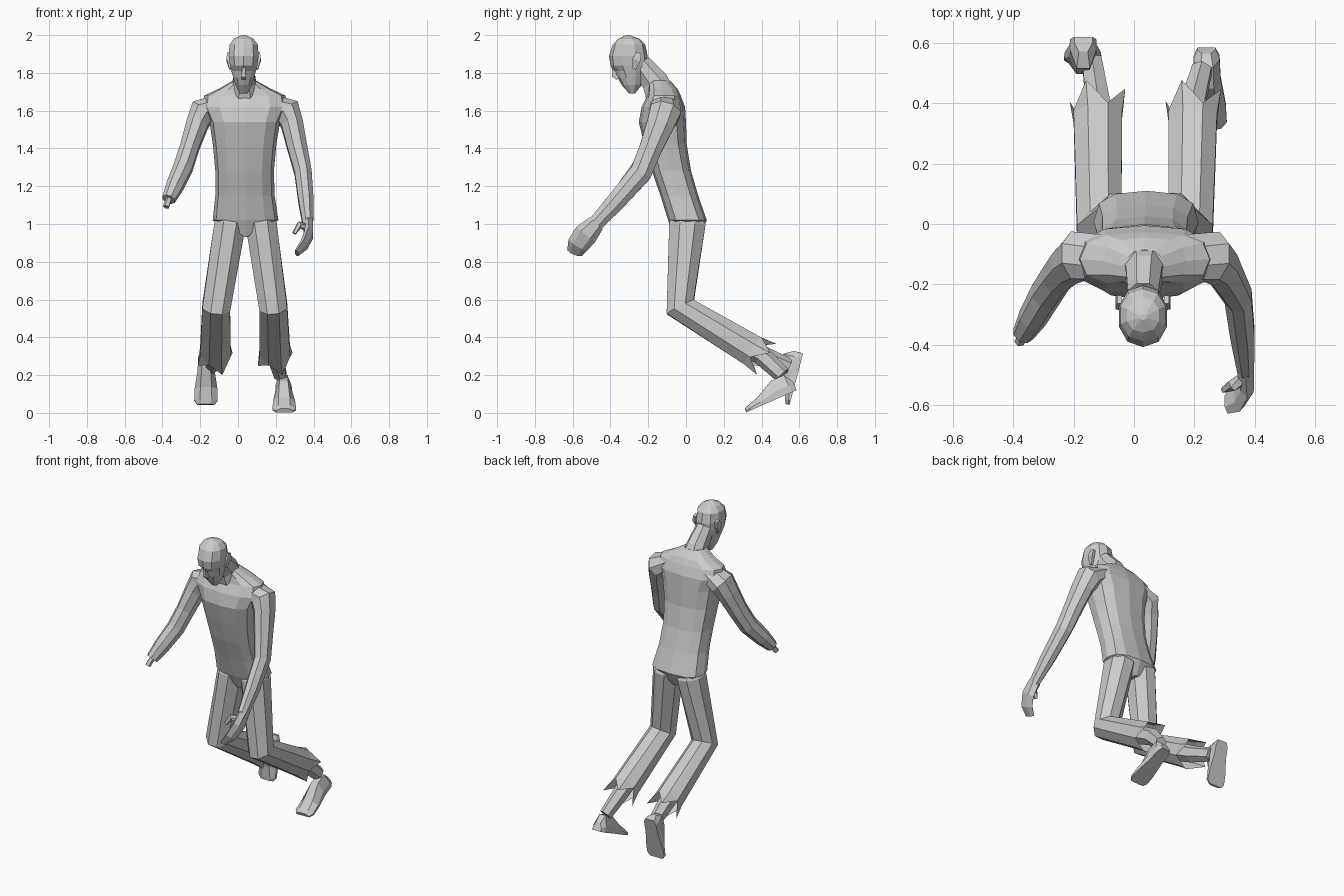
import bpy, bmesh, math
from mathutils import Vector

if "Cube" in bpy.data.objects:
    bpy.data.objects.remove(bpy.data.objects["Cube"])


def loft(name, rings, cap_start=True, cap_end=True):
    """Skin a list of equally long vertex rings into a flat-shaded object."""
    bm = bmesh.new()
    loops = [[bm.verts.new(p) for p in r] for r in rings]
    n = len(loops[0])
    for a, b in zip(loops, loops[1:]):
        for i in range(n):
            j = (i + 1) % n
            bm.faces.new((a[i], a[j], b[j], b[i]))
    if cap_start:
        bm.faces.new(loops[0])
    if cap_end:
        bm.faces.new(loops[-1])
    bmesh.ops.recalc_face_normals(bm, faces=bm.faces[:])
    me = bpy.data.meshes.new(name)
    bm.to_mesh(me)
    bm.free()
    ob = bpy.data.objects.new(name, me)
    bpy.context.collection.objects.link(ob)
    return ob


def level_rings(sections, n, power=1.0):
    """Horizontal rings from (z, centre x, half width, front y, back y)."""
    out = []
    for z, xc, hw, yf, yb in sections:
        ring = []
        for i in range(n):
            a = 2 * math.pi * i / n - math.pi / 2
            c, s = math.cos(a), math.sin(a)
            c = math.copysign(abs(c) ** power, c)
            s = math.copysign(abs(s) ** power, s)
            ring.append(Vector((xc + hw * c, (yf + yb) / 2 + (yb - yf) / 2 * s, z)))
        out.append(ring)
    return out


def tube(name, path, n=8, jag=0.0, flare=1.0, cap_end=True):
    """Limb along (x, y, z, half width, half depth); jag adds a torn end."""
    pts = [Vector(p[:3]) for p in path]
    rings = []
    for k, p in enumerate(path):
        before = (pts[k] - pts[k - 1]).normalized() if k else Vector()
        after = (pts[k + 1] - pts[k]).normalized() if k < len(pts) - 1 else Vector()
        d = (before + after).normalized()
        u = (Vector((1, 0, 0)) - d * d.x).normalized()
        v = d.cross(u)
        fit = math.cos(math.pi / n)
        ang = [2 * math.pi * (i + 0.5) / n for i in range(n)]
        rings.append([pts[k] + (u * math.cos(a) * p[3] + v * math.sin(a) * p[4]) / fit
                      for a in ang])
    if jag:
        c = pts[-1]
        rings.append([c + (q - c) * (flare if i % 2 else 1) + d * (jag if i % 2 else jag * 0.12)
                      for i, q in enumerate(rings[-1])])
    return loft(name, rings, cap_end=cap_end and not jag)


def foot(name, heel, toe, up):
    """Wedge foot on a sole line from heel to toe."""
    heel, toe, up = Vector(heel), Vector(toe), Vector(up)
    f = toe - heel
    up = (up - f * up.dot(f) / f.length_squared).normalized()
    side = f.normalized().cross(up)
    rings = []
    for s, w, h in ((0, .03, .05), (.1, .043, .1), (.36, .045, .1), (.7, .06, .05), (.92, .062, .03), (1, .045, .022)):
        c = heel + f * s
        rings.append([c - side * w, c - side * w + up * h * .4, c - side * w * .5 + up * h,
                      c + side * w * .5 + up * h, c + side * w + up * h * .4, c + side * w])
    return loft(name, rings)


# torso in a shirt, stooping forward, shoulders sloping up to the neck
loft("torso", level_rings([
    (.93, .04, .015, -.06, .07), (1.02, .04, .174, -.095, .11), (1.15, .037, .157, -.135, .065),
    (1.28, .035, .155, -.18, .027), (1.42, .035, .168, -.22, .004), (1.54, .036, .187, -.25, 0),
    (1.62, .036, .225, -.235, -.005), (1.68, .036, .215, -.205, -.028),
    (1.715, .036, .14, -.2, -.045), (1.76, .035, .06, -.2, -.085)], 12, .75))

# neck
tube("neck", [(.035, -.13, 1.67, .085, .08), (.033, -.165, 1.755, .06, .07), (.03, -.24, 1.85, .05, .055)])

# head with sunken eyes
head = level_rings([
    (1.69, .03, .02, -.3, -.27), (1.735, .03, .045, -.34, -.235), (1.775, .03, .058, -.362, -.22),
    (1.81, .03, .068, -.385, -.208), (1.84, .03, .076, -.4, -.204), (1.89, .03, .083, -.408, -.203),
    (1.95, .03, .078, -.388, -.216), (1.98, .03, .055, -.36, -.245), (2.0, .03, .012, -.318, -.298)], 10, .9)
for i in (1, 9):
    head[3][i].y += .02
loft("head", head)
tube("nose", [(.03, -.385, 1.83, .008, .008), (.03, -.38, 1.785, .012, .012),
              (.03, -.36, 1.77, .012, .01)], n=4)

# ears, pressed against the head
for sx, side in ((-1, "right"), (1, "left")):
    tube(side + "_ear", [(.03 + sx * .07, -.275, 1.82, .006, .01), (.03 + sx * .082, -.262, 1.87, .009, .022),
                         (.03 + sx * .078, -.25, 1.905, .008, .014)], n=4)

# left arm with hand
left_arm = [(.16, -.11, 1.642, .05, .075), (.262, -.11, 1.595, .072, .082), (.286, -.135, 1.53, .058, .073),
            (.315, -.187, 1.4, .052, .06), (.345, -.24, 1.27, .045, .058), (.36, -.37, 1.12, .04, .05),
            (.37, -.48, 1.0, .028, .04)]
tube("left_arm", left_arm)
tube("left_hand", [(.37, -.475, 1.005, .028, .04), (.375, -.53, .945, .022, .055),
                   (.35, -.572, .89, .02, .05), (.31, -.59, .845, .012, .036)], n=6)
tube("left_thumb", [(.365, -.51, .98, .018, .018), (.325, -.535, .995, .016, .016),
                    (.297, -.55, .95, .009, .009)], n=5)

# right arm ending in a stump with bare bone
right_arm = [(-.09, -.11, 1.642, .05, .075), (-.188, -.107, 1.595, .07, .08), (-.215, -.13, 1.53, .058, .07),
             (-.255, -.175, 1.41, .05, .06), (-.29, -.23, 1.3, .05, .056), (-.335, -.31, 1.2, .045, .048),
             (-.367, -.365, 1.13, .034, .034)]
tube("right_arm", right_arm)
tube("right_arm_bone", [(-.36, -.355, 1.15, .014, .014), (-.38, -.392, 1.09, .014, .014)], n=5)

# legs: bent trousers with ragged hems, shins and feet
legs = (
    ("left", .122, .187, .195, (.225, .51, .2), (.24, .585, .12), (.246, .32, .003), (0, -.4, .9)),
    ("right", -.042, -.115, -.12, (-.14, .545, .245), (-.168, .62, .315), (-.17, .548, .042), (0, -1, .28)),
)
for side, hip, knee, hem, ankle, heel, toe, up in legs:
    tube(side + "_trouser_leg", [(hip, .01, 1.04, .06, .075), (hip, .007, 1.0, .083, .096), (knee, -.03, .56, .074, .08),
                                 (hem, .35, .33, .08, .084)], jag=.09, flare=1.15)
    tube(side + "_shin", [(hem, .25, .39, .045, .05), (hem, .4, .305, .04, .045),
                          (*ankle, .032, .038)], n=6)
    foot(side + "_foot", heel, toe, up)
